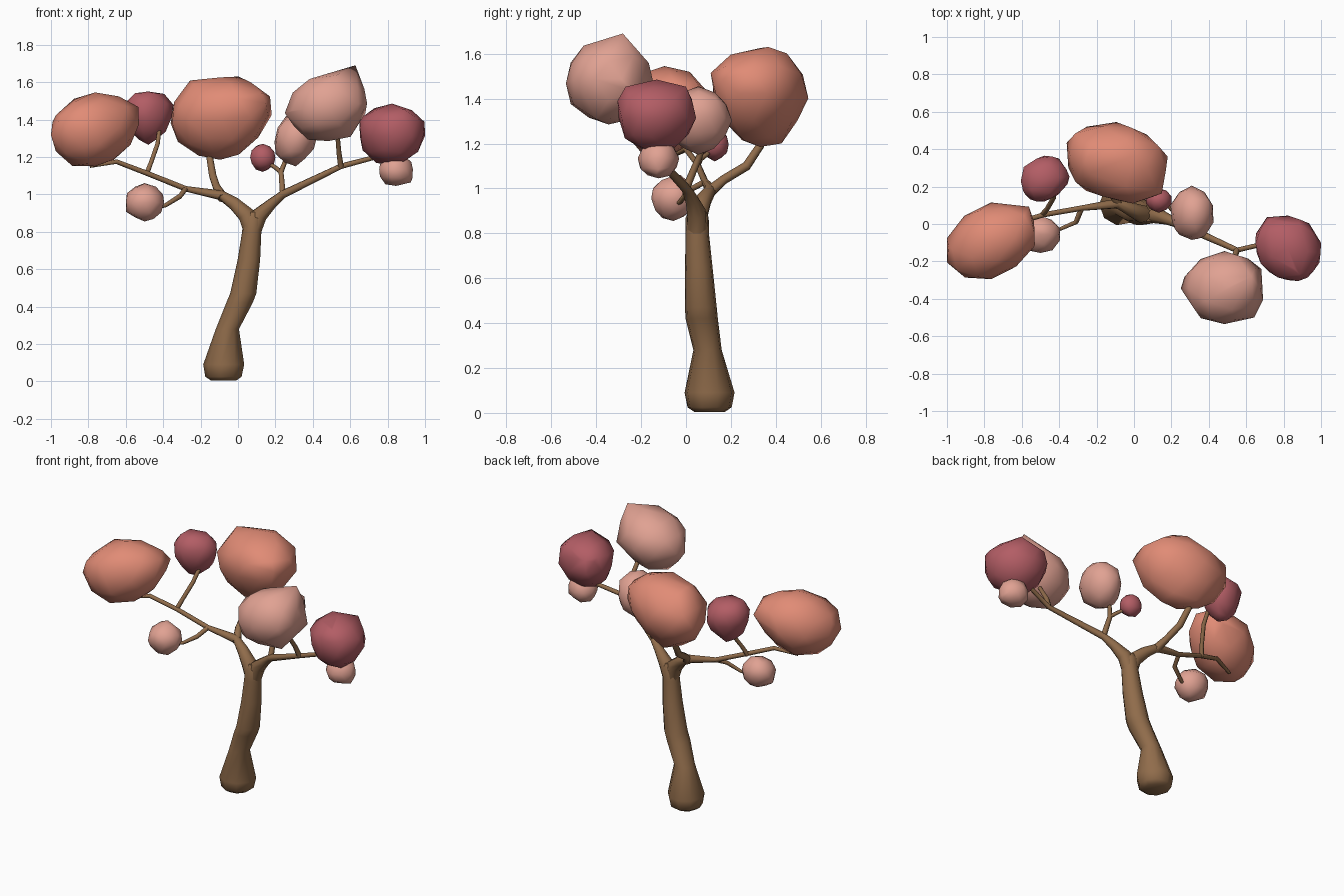
import bpy, bmesh, math, random
from mathutils import Vector

if "Cube" in bpy.data.objects:
    bpy.data.objects.remove(bpy.data.objects["Cube"])


def material(name, rgb):
    m = bpy.data.materials.new(name)
    m.diffuse_color = (*rgb, 1)
    m.use_nodes = True
    m.node_tree.nodes["Principled BSDF"].inputs["Base Color"].default_value = m.diffuse_color
    return m


BARK = material("bark brown", (0.28, 0.15, 0.07))
CORAL = material("coral", (0.75, 0.26, 0.18))
PINK = material("dusty pink", (0.75, 0.36, 0.29))
MAROON = material("maroon", (0.45, 0.11, 0.13))


def finish(bm, name, mat, angle):
    bmesh.ops.recalc_face_normals(bm, faces=bm.faces)
    me = bpy.data.meshes.new(name)
    bm.to_mesh(me)
    bm.free()
    me.materials.append(mat)
    ob = bpy.data.objects.new(name, me)
    bpy.context.collection.objects.link(ob)
    bpy.ops.object.select_all(action='DESELECT')
    ob.select_set(True)
    bpy.context.view_layer.objects.active = ob
    bpy.ops.object.shade_smooth_by_angle(angle=math.radians(angle))


def limb(name, path, sides=8, level=False):
    """Tapered tube through (x, y, z, radius) points."""
    bm = bmesh.new()
    pts = [Vector(p[:3]) for p in path]
    side, prev, rings = Vector((1, 0, 0)), Vector((0, 0, 1)), []
    for i, p in enumerate(pts):
        t = (pts[min(i + 1, len(pts) - 1)] - pts[max(i - 1, 0)]).normalized()
        if level:
            t = Vector((0, 0, 1))
        side = prev.rotation_difference(t) @ side
        other, prev = t.cross(side), t
        rings.append([bm.verts.new(p + path[i][3] * (
            side * math.cos(a) + other * math.sin(a)))
            for a in (math.tau * (k + 0.5) / sides for k in range(sides))])
    for a, b in zip(rings, rings[1:]):
        for k in range(sides):
            n = (k + 1) % sides
            bm.faces.new((a[k], a[n], b[n], b[k]))
    bm.faces.new(rings[0])
    bm.faces.new(rings[-1])
    finish(bm, name, BARK, 62)


def foliage(name, mat, lo, hi, seed, taper=0, yx=0, zx=0, extra=()):
    """Faceted leaf clump: jittered convex hull, leaned, then fitted to a box."""
    rnd = random.Random(seed)
    src = bmesh.new()
    bmesh.ops.create_icosphere(src, subdivisions=2, radius=1)
    pts = [v.co * rnd.uniform(0.96, 1.07) for v in src.verts] + [Vector(e) for e in extra]
    src.free()
    for p in pts:
        p.x *= 1 + taper * p.z
        p.y *= 1 + taper * p.z
        p.y += yx * p.x
        p.z += zx * p.x
    for i in range(3):
        a, b = min(p[i] for p in pts), max(p[i] for p in pts)
        for p in pts:
            p[i] = lo[i] + (p[i] - a) / (b - a) * (hi[i] - lo[i])
    bm = bmesh.new()
    for p in pts:
        bm.verts.new(p)
    bmesh.ops.convex_hull(bm, input=bm.verts)
    bmesh.ops.delete(bm, geom=[v for v in bm.verts if not v.link_faces], context='VERTS')
    finish(bm, name, mat, 48)


# Trunk
limb("trunk", [(-.075, .105, .005, .07), (-.075, .105, .025, .1), (-.073, .105, .09, .113),
               (-.055, .096, .28, .064), (.01, .07, .42, .073), (.03, .066, .47, .072),
               (.06, .057, .65, .062), (.075, .05, .8, .053), (.08, .05, .87, .052),
               (.08, .05, .905, .036)], 9, True)

# Main branches
limb("left_branch", [(.075, .05, .8, .046), (.045, .053, .89, .048), (-.02, .08, .95, .036),
                     (-.09, .11, .995, .027), (-.28, .085, 1.03, .015),
                     (-.48, .05, 1.11, .014), (-.65, 0, 1.175, .013), (-.79, -.05, 1.15, .009)])
limb("right_branch", [(.08, .05, .8, .046), (.115, .047, .89, .045), (.18, .025, .95, .03),
                      (.24, 0, 1, .022), (.55, -.14, 1.15, .015), (.72, -.1, 1.195, .013),
                      (.82, -.1, 1.25, .012)])

# Twigs
limb("centre_twig", [(-.08, .1, .98, .028), (-.115, .17, 1.04, .021), (-.135, .27, 1.1, .021),
                     (-.15, .33, 1.19, .019), (-.15, .34, 1.28, .018)])
limb("upper_left_twig", [(-.49, .05, 1.105, .015), (-.465, .08, 1.17, .013),
                         (-.43, .14, 1.27, .013), (-.42, .2, 1.35, .012)], 6)
limb("lower_left_twig", [(-.28, .085, 1.03, .015), (-.31, .01, .99, .014),
                         (-.39, -.025, .94, .011), (-.45, -.05, .93, .01)], 6)
limb("upper_right_twig", [(.55, -.14, 1.15, .017), (.54, -.17, 1.22, .015),
                          (.53, -.25, 1.34, .013)], 6)
limb("inner_right_twig", [(.24, 0, 1, .018), (.23, .05, 1.12, .015), (.25, .07, 1.17, .013),
                          (.3, .06, 1.23, .011)], 6)
limb("small_twig", [(.23, .05, 1.12, .013), (.19, .09, 1.15, .011), (.14, .12, 1.18, .01)], 6)
limb("low_right_twig", [(.74, -.1, 1.2, .012), (.82, -.12, 1.14, .01)], 6)

# Foliage clumps
foliage("foliage_far_left", CORAL, (-1, -.295, 1.15), (-.53, .115, 1.545), 3, .06, .22, .14,
        [(.85, .75, .2), (.1, -.95, -.4), (-.95, .1, .35)])
foliage("foliage_upper_left", MAROON, (-.605, .12, 1.265), (-.345, .365, 1.55), 5, .28, .1, 0,
        [(.85, .3, .4), (-.8, -.4, .45)])
foliage("foliage_centre", CORAL, (-.36, .11, 1.185), (.18, .545, 1.63), 8, .2, -.18, .1,
        [(-.5, 0, 1), (.3, .2, 1), (.85, -.6, .3), (-.75, -.6, .4)])
foliage("foliage_upper_right", PINK, (.25, -.535, 1.285), (.69, -.145, 1.69), 11, .08, 0, .12,
        [(.62, .3, 1.15), (.95, .55, -.3), (.75, -.8, 0), (-1.1, 0, -.05), (.6, -.3, -.95)])
foliage("foliage_far_right", MAROON, (.65, -.305, 1.155), (1, .045, 1.485), 14, .17, -.15, 0,
        [(.3, .7, .85), (.3, -.65, .85), (-.75, .4, .6), (-.5, .75, .5)])
foliage("foliage_low_right", PINK, (.755, -.215, 1.045), (.935, -.03, 1.22), 17, -.1, 0, 0,
        [(.8, -.1, -.8), (-.95, 0, .3)])
foliage("foliage_inner_right", PINK, (.195, -.085, 1.15), (.425, .205, 1.455), 20, .05, 0, .15)
foliage("foliage_small", MAROON, (.065, .06, 1.12), (.2, .19, 1.27), 23)
foliage("foliage_low_left", PINK, (-.6, -.155, .855), (-.395, .04, 1.06), 26, .08, 0, 0,
        [(0, .3, 1.1), (-1, 0, -.5), (.8, .3, .5), (.5, -.4, -.9)])
